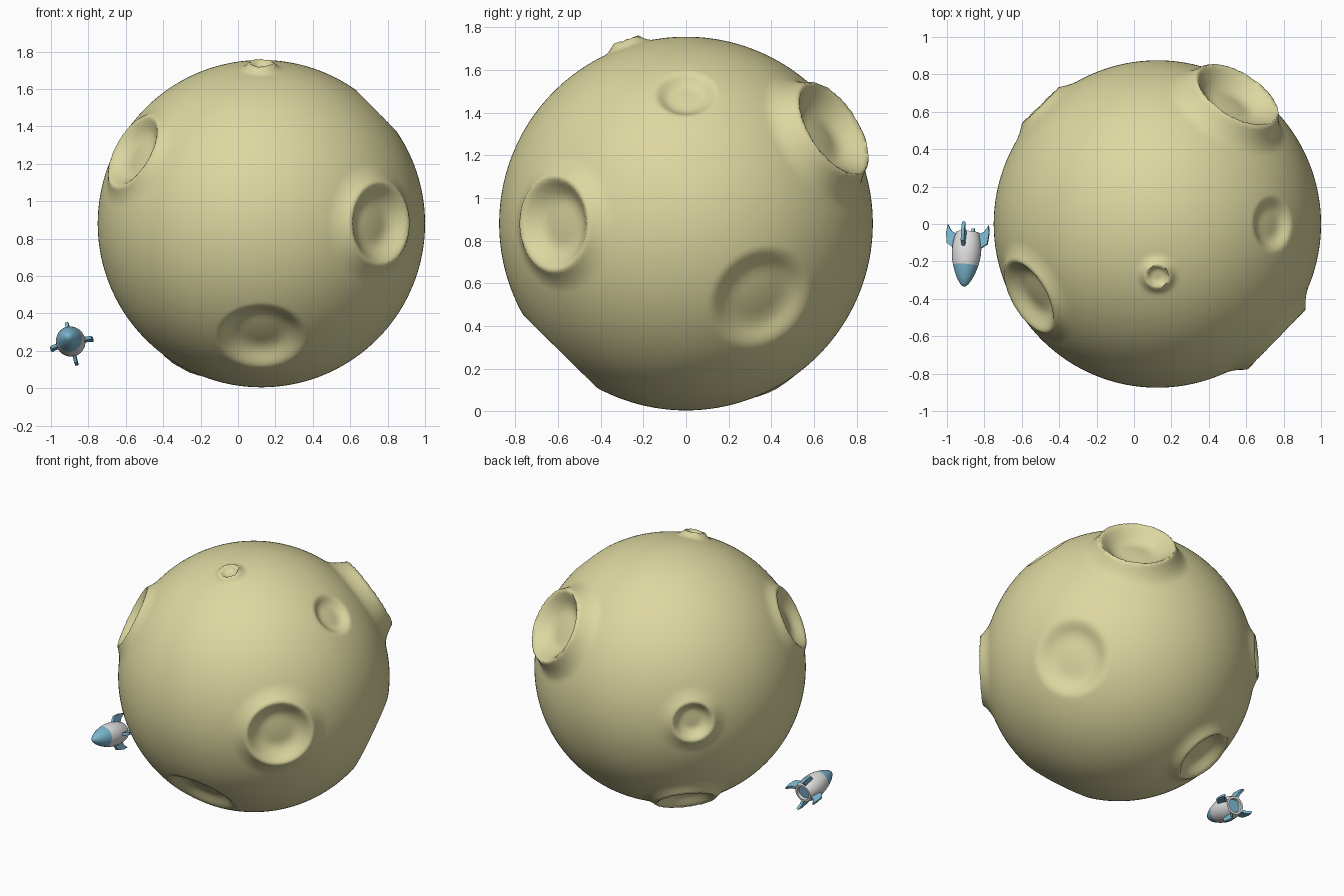
import bpy, bmesh, math
from mathutils import Vector, Matrix

cube = bpy.data.objects.get("Cube")
if cube:
    bpy.data.objects.remove(cube, do_unlink=True)


def material(name, rgb):
    m = bpy.data.materials.new(name)
    m.use_nodes = True
    m.diffuse_color = (*rgb, 1)
    bsdf = next(n for n in m.node_tree.nodes if n.type == 'BSDF_PRINCIPLED')
    bsdf.inputs["Base Color"].default_value = (*rgb, 1)
    bsdf.inputs["Roughness"].default_value = 0.8
    return m


SAND = material("pale_sand_yellow", (0.72, 0.68, 0.35))
WHITE = material("hull_white", (0.75, 0.75, 0.75))
BLUE = material("sky_blue", (0.20, 0.47, 0.62))


def add_object(name, bm, mats, angle):
    bmesh.ops.recalc_face_normals(bm, faces=bm.faces)
    mesh = bpy.data.meshes.new(name)
    bm.to_mesh(mesh)
    bm.free()
    for m in mats:
        mesh.materials.append(m)
    ob = bpy.data.objects.new(name, mesh)
    bpy.context.collection.objects.link(ob)
    bpy.ops.object.select_all(action='DESELECT')
    bpy.context.view_layer.objects.active = ob
    ob.select_set(True)
    if angle:
        bpy.ops.object.shade_smooth_by_angle(angle=math.radians(angle))
    return ob


# Cratered moon
RADIUS = 0.875
CENTRE = Vector((0.125, 0, 0.88))
# direction, crest radius, crest height, outer slope radius, floor depth
CRATERS = [
    ((0.72, -0.70, 0.0), 0.21, 0.045, 0.33, 0.05),
    ((0.0, -0.70, -0.71), 0.23, 0.0, 0.30, 0.08),
    ((-0.78, -0.44, 0.44), 0.205, 0.032, 0.31, 0.05),
    ((0.46, 0.745, 0.48), 0.225, 0.09, 0.36, 0.03),
    ((0.71, 0.0, 0.70), 0.14, 0.0, 0.20, 0.045),
    ((0.81, 0.41, -0.41), 0.24, 0.0, 0.30, 0.06),
    ((-0.44, 0.43, -0.79), 0.185, 0.038, 0.29, 0.05),
    ((-0.70, 0.71, 0.02), 0.13, 0.03, 0.24, 0.04),
    ((0.0, -0.31, 0.95), 0.06, 0.036, 0.12, 0.0),
]
CRATERS = [(Vector(c[0]).normalized(), *c[1:]) for c in CRATERS]


def smooth_min(a, b, k):
    t = max(k - abs(a - b), 0) / k
    return min(a, b) - t * t * k / 4


def crater_height(d, crest, height, outer, depth):
    steep = 1.6 * (height + depth)
    bowl = height + steep * ((d / crest) ** 2 - 1)
    bowl = -smooth_min(-bowl, depth, 0.4 * (height + depth))
    slope = height * (max(outer - d, 0) / (outer - crest)) ** 2
    return smooth_min(bowl, slope, 0.1 * crest)


bm = bmesh.new()
bmesh.ops.create_icosphere(bm, subdivisions=7, radius=1)
if len(bm.faces) > 200000:
    bm.free()
    bm = bmesh.new()
    bmesh.ops.create_icosphere(bm, subdivisions=6, radius=1)
for v in bm.verts:
    n = v.co.normalized()
    r = RADIUS
    for direction, crest, height, outer, depth in CRATERS:
        d = (n - direction).length * RADIUS
        if d < outer:
            r += crater_height(d, crest, height, outer, depth)
    v.co = n * r
moon = add_object("moon", bm, [SAND], 80)
moon.location = CENTRE

# Rocket placement: local z runs from tail to nose
nose_dir = Vector((-0.07, -0.985, 0.15)).normalized()
side = nose_dir.cross(Vector((0, 0, 1))).normalized()
up = side.cross(nose_dir)
pose = Matrix((side, up, nose_dir)).transposed().to_4x4()
pose.translation = (-0.888, -0.045, 0.235)


def lathe(name, profile, mats, angle=40, steps=32):
    """Revolve (radius, height, material index) points around z."""
    bm = bmesh.new()
    rings = []
    for r, z, _ in profile:
        if r == 0:
            rings.append([bm.verts.new((0, 0, z))] * steps)
        else:
            rings.append([bm.verts.new((r * math.cos(a), r * math.sin(a), z))
                          for a in (math.tau * i / steps for i in range(steps))])
    for (low, high, point) in zip(rings, rings[1:], profile):
        for i in range(steps):
            j = (i + 1) % steps
            corners = list(dict.fromkeys((low[i], low[j], high[j], high[i])))
            bm.faces.new(corners).material_index = point[2]
    ob = add_object(name, bm, mats, angle)
    ob.matrix_world = pose
    return ob


# Hull with blue exhaust disc and blue nose
lathe("rocket_hull", [
    (0, 0.015, 1), (0.043, 0.015, 0), (0.047, 0, 0), (0.062, 0, 0),
    (0.072, 0.035, 0), (0.078, 0.075, 0), (0.078, 0.115, 0),
    (0.074, 0.15, 0), (0.067, 0.18, 1), (0.056, 0.215, 1),
    (0.041, 0.25, 1), (0.022, 0.28, 1), (0.01, 0.291, 1), (0, 0.294, 1),
], [WHITE, BLUE])

# Four swept fins
FIN = [(0.06, 0.095), (0.112, 0.06), (0.118, 0.0), (0.112, -0.04),
       (0.09, -0.005), (0.06, 0.01)]
for k in range(4):
    bm = bmesh.new()
    sides = [[bm.verts.new((r, y, z)) for r, z in FIN] for y in (-0.009, 0.009)]
    bm.faces.new(sides[0])
    bm.faces.new(sides[1])
    for i in range(len(FIN)):
        j = (i + 1) % len(FIN)
        bm.faces.new((sides[0][i], sides[0][j], sides[1][j], sides[1][i]))
    fin = add_object(f"rocket_fin_{k + 1}", bm, [BLUE], 0)
    fin.matrix_world = pose @ Matrix.Rotation(math.radians(-14 + 90 * k), 4, 'Z')
